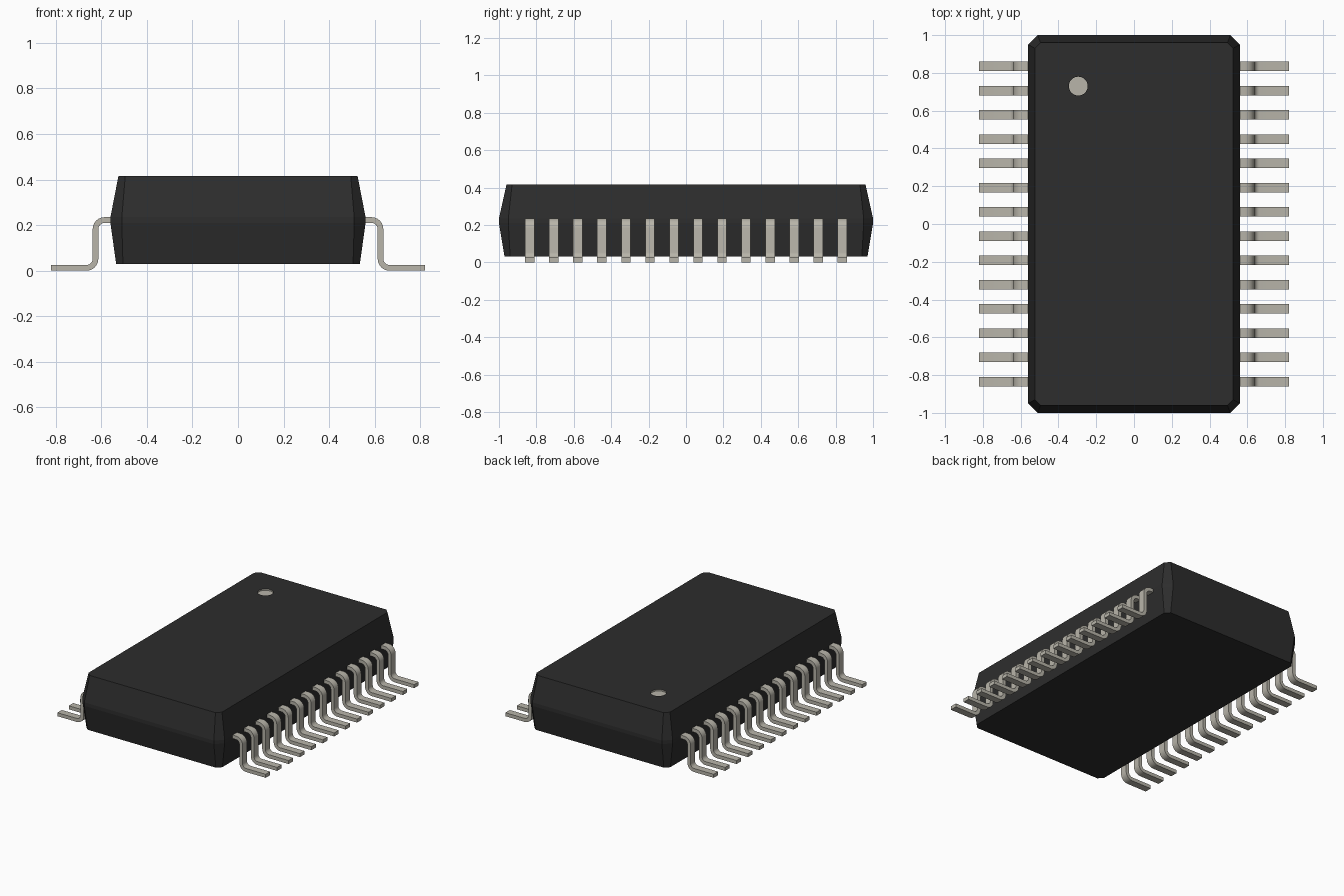
import bpy, bmesh, math
from mathutils import Vector

cube = bpy.data.objects.get("Cube")
if cube:
    bpy.data.objects.remove(cube, do_unlink=True)


def material(name, colour, rough):
    m = bpy.data.materials.new(name)
    m.use_nodes = True
    m.diffuse_color = (*colour, 1)
    bsdf = next(n for n in m.node_tree.nodes if n.type == 'BSDF_PRINCIPLED')
    bsdf.inputs["Base Color"].default_value = (*colour, 1)
    bsdf.inputs["Roughness"].default_value = rough
    return m


black = material("black_plastic", (0.026, 0.026, 0.026), 0.6)
metal = material("tinned_metal", (0.48, 0.46, 0.40), 0.4)


def finish(bm, name, mats):
    bmesh.ops.recalc_face_normals(bm, faces=bm.faces)
    mesh = bpy.data.meshes.new(name)
    bm.to_mesh(mesh)
    bm.free()
    for m in mats:
        mesh.materials.append(m)
    obj = bpy.data.objects.new(name, mesh)
    bpy.context.collection.objects.link(obj)
    return obj


def activate(obj):
    bpy.ops.object.select_all(action='DESELECT')
    obj.select_set(True)
    bpy.context.view_layer.objects.active = obj


# Package body: chamfered rectangles (half x, half y, chamfer, z), lofted
SECTIONS = [(0.535, 0.97, 0.03, 0.03),
            (0.56, 1.0, 0.05, 0.21),
            (0.56, 1.0, 0.05, 0.235),
            (0.525, 0.96, 0.03, 0.415)]


def octagon(hx, hy, c, z):
    quarter = [(hx, hy - c), (hx - c, hy)]
    pts = []
    for sx, sy in ((1, 1), (-1, 1), (-1, -1), (1, -1)):
        corner = quarter if sx * sy > 0 else quarter[::-1]
        pts += [(sx * x, sy * y, z) for x, y in corner]
    return pts


bm = bmesh.new()
rings = [[bm.verts.new(p) for p in octagon(*s)] for s in SECTIONS]
for lo, hi in zip(rings, rings[1:]):
    for i in range(8):
        j = (i + 1) % 8
        bm.faces.new((lo[i], lo[j], hi[j], hi[i]))
bm.faces.new(rings[0][::-1])
bm.faces.new(rings[-1])
body = finish(bm, "package_body", [black, metal])

# Shallow round pin-one recess with a pale lining
bm = bmesh.new()
bmesh.ops.create_cone(bm, cap_ends=True, segments=32, radius1=0.05, radius2=0.05, depth=0.04)
bmesh.ops.translate(bm, verts=bm.verts, vec=(-0.295, 0.73, 0.425))
for f in bm.faces:
    f.material_index = 1
cutter = finish(bm, "recess_cutter", [black, metal])
cutter.hide_render = True
cut = body.modifiers.new("pin_one_recess", 'BOOLEAN')
cut.operation = 'DIFFERENCE'
cut.solver = 'EXACT'
cut.object = cutter
activate(body)
bpy.ops.object.modifier_apply(modifier=cut.name)
bpy.data.objects.remove(cutter, do_unlink=True)

# Gull-wing lead: centre line with rounded bends, thickened and extruded
THICK, WIDTH, BEND, STEPS = 0.025, 0.05, 0.04, 6
X_LEG, Z_TOP, Z_FOOT = 0.6255, 0.2225, THICK / 2


def arc(cx, cz, r, start, end):
    angles = [math.radians(start + (end - start) * i / STEPS) for i in range(STEPS + 1)]
    return [Vector((cx + r * math.cos(a), cz + r * math.sin(a))) for a in angles]


def side(offset):
    """Lead outline, offset outwards (up and away from the body) from its centre line."""
    return ([Vector((0.52, Z_TOP + offset))]
            + arc(X_LEG - BEND, Z_TOP - BEND, BEND + offset, 90, 0)
            + arc(X_LEG + BEND, Z_FOOT + BEND, BEND - offset, 180, 270)
            + [Vector((0.82, Z_FOOT + offset))])


bm = bmesh.new()
outer, inner = side(THICK / 2), side(-THICK / 2)
loops = []
for o, i in zip(outer, inner):
    loops.append([bm.verts.new((p.x, y, p.y)) for p, y in
                  ((o, -WIDTH / 2), (o, WIDTH / 2), (i, WIDTH / 2), (i, -WIDTH / 2))])
for a, b in zip(loops, loops[1:]):
    for k in range(4):
        n = (k + 1) % 4
        bm.faces.new((a[k], a[n], b[n], b[k]))
bm.faces.new(loops[0])
bm.faces.new(loops[-1][::-1])
lead = finish(bm, "left_lead_1", [metal])
activate(lead)
bpy.ops.object.shade_smooth_by_angle(angle=math.radians(35))

# Fourteen leads down each long side
COUNT, Y_END = 14, 0.835
for label, turn in (("left", 0), ("right", math.pi)):
    for n in range(COUNT):
        if label == "left" and n == 0:
            obj = lead
        else:
            obj = lead.copy()
            obj.name = f"{label}_lead_{n + 1}"
            bpy.context.collection.objects.link(obj)
        obj.location = (0, -Y_END + 2 * Y_END * n / (COUNT - 1), 0)
        obj.rotation_euler = (0, 0, turn)
